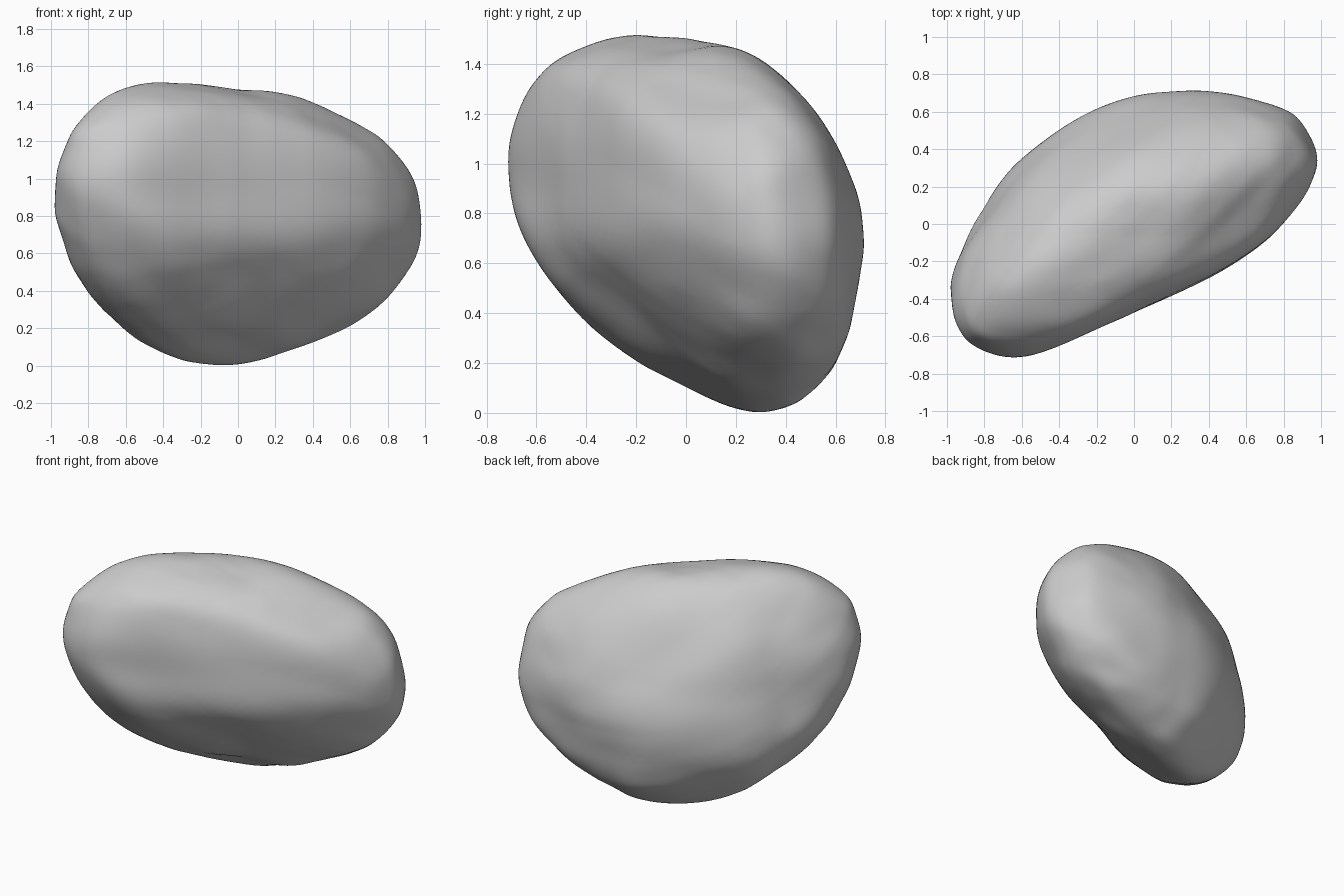
import bpy, bmesh, math
from mathutils import Vector, Matrix, noise

cube = bpy.data.objects.get("Cube")
if cube:
    bpy.data.objects.remove(cube)

TAU = math.tau
STEPS = 360
BINS = 36

# Slanted ellipsoid that gives the boulder its overall lean
LEAN = Matrix(((1, 0, 0), (0.38, 0.61, 0), (-0.1, -0.18, 0.73)))
SPREAD = LEAN.transposed()


def slanted(turn, tilt):
    """Axes of an outline plane, turned about z and then tilted."""
    a, e = math.radians(turn), math.radians(tilt)
    side = Vector((math.cos(a), math.sin(a), 0))
    back = Vector((-math.sin(a), math.cos(a), 0))
    return side, back * math.sin(e) + Z * math.cos(e)


X, Y, Z = Vector((1, 0, 0)), Vector((0, 1, 0)), Vector((0, 0, 1))

# Outline radii in hundredths, evenly spaced counterclockwise
PROFILES = [
    ((X, Z), [99, 92, 78, 74, 73, 82, 97, 101, 98, 92, 83, 77, 75, 75, 83, 94]),
    ((Y, Z), [71, 68, 69, 73, 74, 80, 83, 77, 68, 60, 57, 59, 66, 82, 83, 74]),
    ((X, Y), [80, 107, 95, 78, 69, 65, 66, 74, 87, 107, 101, 62, 47, 43, 46, 57]),
    (slanted(35, 25),
     [104, 93, 78, 72, 72, 81, 99, 115, 103, 81, 64, 56, 56, 64, 78, 101]),
    (slanted(215, 25),
     [105, 111, 93, 74, 67, 70, 80, 99, 104, 98, 89, 86, 82, 81, 82, 92]),
    (slanted(140, -25),
     [65, 63, 63, 69, 76, 83, 79, 66, 53, 45, 42, 45, 59, 79, 86, 75]),
]


def outline_table(axes, radii):
    """Smooth outline radius for each degree, relative to the ellipsoid."""
    a, b = (SPREAD @ v for v in axes)
    aa, ab, bb = a.dot(a), a.dot(b), b.dot(b)

    def ellipse(t):
        c, s = math.cos(t), math.sin(t)
        return math.sqrt((aa * bb - ab * ab) / (bb * c * c - 2 * ab * c * s + aa * s * s))

    n = len(radii)
    ratio = [r / 100 / ellipse(TAU * i / n) for i, r in enumerate(radii)]
    table = []
    for k in range(STEPS):
        pos = k * n / STEPS
        i, t = int(pos), pos % 1
        p, q, r, s = (ratio[(i + j) % n] for j in (-1, 0, 1, 2))
        curve = q + t / 2 * (r - p + t * (2 * p - 5 * q + 4 * r - s + t * (3 * (q - r) + s - p)))
        table.append(curve * ellipse(TAU * k / STEPS))
    return table


def rim_planes(axes, table):
    """Tangent planes around one outline, as (normal, distance)."""
    rim = [(r * math.cos(TAU * k / STEPS), r * math.sin(TAU * k / STEPS))
           for k, r in enumerate(table)]
    planes = []
    for k in range(BINS):
        c, s = math.cos(TAU * k / BINS), math.sin(TAU * k / BINS)
        planes.append((axes[0] * c + axes[1] * s, max(x * c + y * s for x, y in rim)))
    return planes


def fit(verts, axes, table):
    """Pull the vertices near the rim onto one outline."""
    right, up = axes
    peak = [0.01] * BINS
    marks = []
    for v in verts:
        a, b = v.co.dot(right), v.co.dot(up)
        turn = (math.atan2(b, a) / TAU) % 1
        q = math.hypot(a, b) / table[int(turn * STEPS) % STEPS]
        slot = int(turn * BINS) % BINS
        peak[slot] = max(peak[slot], q)
        marks.append((v, a, b, turn, q))
    for v, a, b, turn, q in marks:
        pos = turn * BINS - 0.5
        i = math.floor(pos)
        t = pos - i
        top = peak[i % BINS] * (1 - t) + peak[(i + 1) % BINS] * t
        pull = 0.5 * (1 / top - 1) * min(1, q / top) ** 3
        v.co += (right * a + up * b) * pull


outlines = [(axes, outline_table(axes, radii)) for axes, radii in PROFILES]

# Tangent planes on the outlines, then blended ones for the faces between them
rims = [plane for axes, table in outlines for plane in rim_planes(axes, table)]
known = [(n, h / (SPREAD @ n).length) for n, h in rims]
planes = list(rims)
guide = bmesh.new()
bmesh.ops.create_icosphere(guide, subdivisions=4, radius=1)
for v in guide.verts:
    n = v.co.normalized()
    total = share = 0
    for m, ratio in known:
        w = 1 / (1.004 - n.dot(m)) ** 2
        total += w
        share += w * ratio
    planes.append((n, share / total * (SPREAD @ n).length))
guide.free()
cuts = [n / h for n, h in planes]

# Boulder body, worn down to the nearest plane in every direction
bm = bmesh.new()
bmesh.ops.create_icosphere(bm, subdivisions=5, radius=1)
for v in bm.verts:
    d = (LEAN @ v.co).normalized()
    v.co = d / max(d.dot(c) for c in cuts)

ROUNDS = 12
for step in range(ROUNDS):
    if step < ROUNDS - 4:
        bmesh.ops.smooth_vert(bm, verts=bm.verts, factor=0.5,
                              use_axis_x=True, use_axis_y=True, use_axis_z=True)
    # Shallow worn ridges running along the length
    if step == ROUNDS - 6:
        bm.normal_update()
        along = Vector((0.86, 0.5, 0))
        for v in bm.verts:
            spot = v.co * 4 - along * v.co.dot(along) * 2.8
            v.co += v.normal * 0.015 * noise.noise(spot)
    for axes, table in outlines:
        fit(bm.verts, axes, table)

# Stand it on the ground, centred
low = Vector([min(v.co[i] for v in bm.verts) for i in range(3)])
high = Vector([max(v.co[i] for v in bm.verts) for i in range(3)])
base = Vector(((low.x + high.x) / 2, (low.y + high.y) / 2, low.z))
for v in bm.verts:
    v.co -= base
for f in bm.faces:
    f.smooth = True

mesh = bpy.data.meshes.new("boulder")
bm.to_mesh(mesh)
bm.free()
boulder = bpy.data.objects.new("boulder", mesh)
bpy.context.collection.objects.link(boulder)

soften = boulder.modifiers.new("soften", "SUBSURF")
soften.levels = soften.render_levels = 1

# Stone colour
stone = bpy.data.materials.new("grey_stone")
stone.use_nodes = True
grey = (0.6, 0.6, 0.6, 1)
stone.diffuse_color = grey
stone.node_tree.nodes["Principled BSDF"].inputs["Base Color"].default_value = grey
mesh.materials.append(stone)
